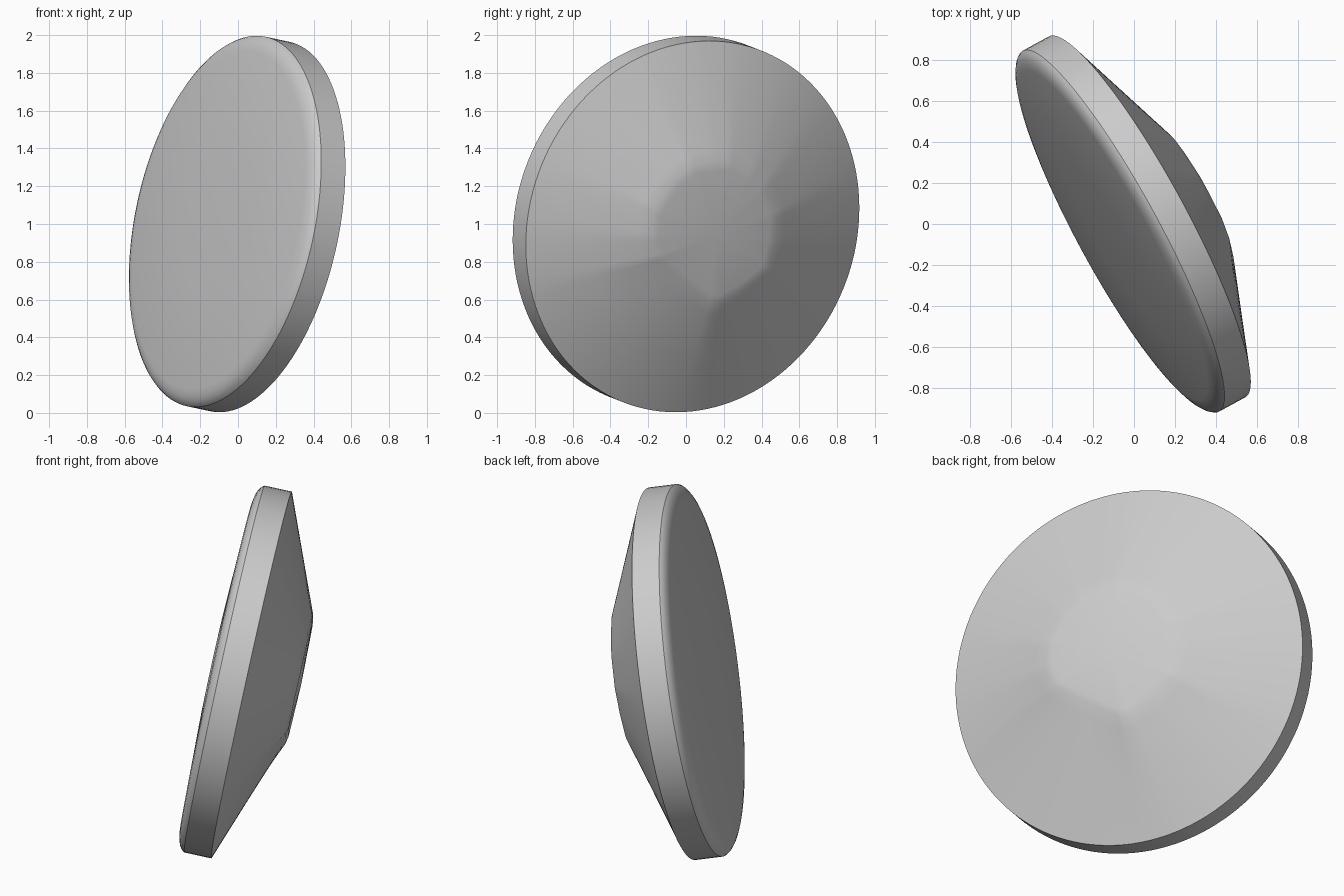
import bpy, bmesh, math
from mathutils import Vector

cube = bpy.data.objects.get("Cube")
if cube:
    bpy.data.objects.remove(cube, do_unlink=True)

SEGMENTS = 128
RADIUS, HALF_RIM, PLATEAU = 1.0, 0.074, 0.325
axis = Vector((0.864, 0.47, -0.185)).normalized()
tilt = axis.to_track_quat('Z', 'Y')

# Uneven outline of the raised plateau, as (y, z) about the disc centre
outline_yz = [(0.15, 0.33), (0.03, 0.31), (-0.07, 0.23), (-0.17, 0.08),
              (-0.19, -0.07), (-0.16, -0.18), (0.0, -0.31), (0.14, -0.42),
              (0.18, -0.42), (0.3, -0.35), (0.43, -0.25), (0.47, -0.1),
              (0.48, 0.05), (0.42, 0.2), (0.35, 0.27), (0.23, 0.33)]


def to_local(y, z):
    """Project an outline point onto the plateau plane, in disc space."""
    x = (PLATEAU - axis.y * y - axis.z * z) / axis.x
    return tilt.inverted() @ Vector((x, y, z))


corners = [to_local(y, z).to_2d() for y, z in outline_yz]


def outline_radius(angle):
    """Distance from the centre to the plateau outline in one direction."""
    ray = Vector((math.cos(angle), math.sin(angle)))
    for a, b in zip(corners, corners[1:] + corners[:1]):
        edge = b - a
        det = ray.x * edge.y - ray.y * edge.x
        if abs(det) < 1e-9:
            continue
        dist = (a.x * edge.y - a.y * edge.x) / det
        along = (a.x * ray.y - a.y * ray.x) / det
        if dist > 0 and -1e-6 <= along <= 1 + 1e-6:
            return dist
    return 0.38


bm = bmesh.new()
angles = [2 * math.pi * i / SEGMENTS for i in range(SEGMENTS)]
plateau_radii = [outline_radius(a) for a in angles]


def ring(radii, height):
    return [bm.verts.new((r * math.cos(a), r * math.sin(a), height))
            for r, a in zip(radii, angles)]


def bridge(first, second):
    for i in range(SEGMENTS):
        j = (i + 1) % SEGMENTS
        bm.faces.new((first[i], first[j], second[j], second[i]))


def cap(loop, height):
    tip = bm.verts.new((0, 0, height))
    for i in range(SEGMENTS):
        bm.faces.new((loop[i], loop[(i + 1) % SEGMENTS], tip))


# Gently domed front with a rounded border, then the straight rim
front_profile = [(0.38, -0.138), (0.91, -0.118), (0.945, -0.112),
                 (0.97, -0.102), (0.99, -0.088), (RADIUS, -HALF_RIM),
                 (RADIUS, HALF_RIM)]
rings = [ring([r] * SEGMENTS, h) for r, h in front_profile]

# Sloping back that blends from the round rim up to the plateau
for t in (0.5, 0.9, 1.0):
    radii = [RADIUS + (p - RADIUS) * t for p in plateau_radii]
    rings.append(ring(radii, HALF_RIM + (PLATEAU - HALF_RIM) * t))
rings.append(ring([p * 0.88 for p in plateau_radii], PLATEAU + 0.008))

for first, second in zip(rings, rings[1:]):
    bridge(first, second)
cap(rings[0], -0.14)
cap(rings[-1], PLATEAU + 0.018)
bmesh.ops.recalc_face_normals(bm, faces=bm.faces)

# Tilt the disc and lift its centre
bm.transform(tilt.to_matrix().to_4x4())
bmesh.ops.translate(bm, verts=bm.verts, vec=(0, 0, 1))

mesh = bpy.data.meshes.new("tilted_disc")
bm.to_mesh(mesh)
bm.free()
disc = bpy.data.objects.new("tilted_disc", mesh)
bpy.context.collection.objects.link(disc)

# Plain grey
grey = bpy.data.materials.new("light_grey")
grey.use_nodes = True
colour = (0.6, 0.6, 0.6, 1)
grey.diffuse_color = colour
grey.node_tree.nodes["Principled BSDF"].inputs["Base Color"].default_value = colour
mesh.materials.append(grey)

bpy.ops.object.select_all(action='DESELECT')
disc.select_set(True)
bpy.context.view_layer.objects.active = disc
bpy.ops.object.shade_smooth_by_angle(angle=math.radians(30))
